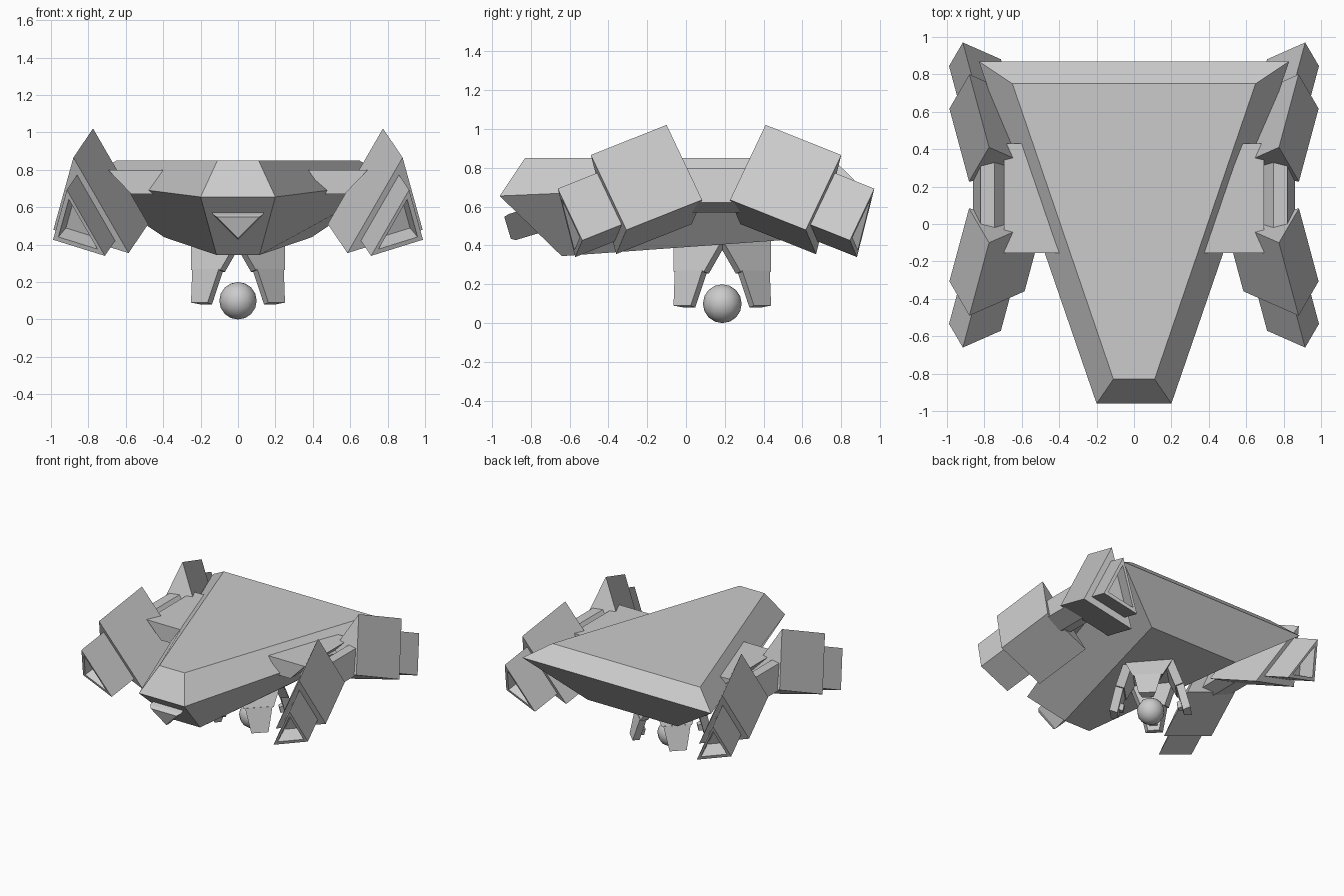
import bpy, bmesh, math
from mathutils import Vector, Matrix

if "Cube" in bpy.data.objects:
    bpy.data.objects.remove(bpy.data.objects["Cube"])

YC = 0.155  # fore/aft mirror line of the thrusters


def loft(name, rings, smooth=False):
    """Skin a series of equal-length rings and cap both ends."""
    bm = bmesh.new()
    vr = [[bm.verts.new(p) for p in r] for r in rings]
    n = len(vr[0])
    for a, b in zip(vr, vr[1:]):
        for i in range(n):
            j = (i + 1) % n
            bm.faces.new((a[i], a[j], b[j], b[i]))
    bm.faces.new(vr[0])
    bm.faces.new(vr[-1])
    bmesh.ops.recalc_face_normals(bm, faces=bm.faces)
    me = bpy.data.meshes.new(name)
    bm.to_mesh(me)
    bm.free()
    ob = bpy.data.objects.new(name, me)
    bpy.context.collection.objects.link(ob)
    return ob


def trapezoid(front_y, back_y, front_x, back_x, front_z, back_z):
    return [(-front_x, front_y, front_z), (front_x, front_y, front_z),
            (back_x, back_y, back_z), (-back_x, back_y, back_z)]


def extrude_y(name, section, y0, y1, sx=1):
    return loft(name, [[(sx * x, y, z) for x, z in section] for y in (y0, y1)])


# Hull: bottom, rim and deck outlines
loft("hull", [trapezoid(-0.64, 0.67, 0.115, 0.395, 0.345, 0.44),
              trapezoid(-0.96, 0.87, 0.20, 0.83, 0.655, 0.735),
              trapezoid(-0.83, 0.75, 0.11, 0.65, 0.85, 0.85)])

# Nose sensor: triangular stub tilted slightly down
tri = [(-0.135, 0.555), (0.135, 0.555), (0, 0.42)]
rings = []
for s, dy in ((0.84, 0.0), (1.0, 0.025), (1.0, 0.25)):
    rings.append([(x * s, -0.935 + dy + (0.55 - z) * 0.25,
                   0.51 + (z - 0.51) * s + dy * 0.3) for x, z in tri])
loft("nose_sensor", rings)

# Thrusters: triangular body, stepped nozzle and recessed opening
axis = Vector((0.105, -0.39, -0.155))
front = [Vector((0.88, -0.49, 0.866)), Vector((0.987, -0.307, 0.48)),
         Vector((0.585, -0.36, 0.355))]
mid = sum(front, Vector()) / 3


def thruster_ring(scale, along):
    return [mid + (p - mid) * scale + axis * along for p in front]


profile = [(1, -1), (1, 0), (0.69, 0), (0.69, 0.52), (0.52, 0.52), (0.45, 0.25)]
for sx, side in ((1, "right"), (-1, "left")):
    for back, end in ((False, "front"), (True, "rear")):
        rings = [[(sx * p.x, 2 * YC - p.y if back else p.y, p.z)
                  for p in thruster_ring(*k)] for k in profile]
        loft(f"thruster_{end}_{side}", rings)
    # Cross beam joining the two thrusters
    extrude_y("beam_" + side, [(0.70, 0.74), (0.745, 0.80), (0.82, 0.80),
                               (0.862, 0.62), (0.72, 0.57), (0.62, 0.60)],
              -0.06, 0.37, sx)
    # Wing plate from hull to beam
    extrude_y("wing_plate_" + side, [(0.36, 0.80), (0.695, 0.80),
                                     (0.57, 0.67), (0.33, 0.67)],
              -0.155, 0.43, sx)

# Claw: four diagonal arms, each a shoulder, finger and grip
CLAW = Matrix.Translation((0, 0.187, 0))


def plate(name, top, bottom, thick, angle):
    """Tapered plate; top and bottom give (radius, height, width)."""
    m = CLAW @ Matrix.Rotation(angle, 4, 'Z')
    rings = []
    for r, z, w in (top, bottom):
        rings.append([m @ Vector(p) for p in
                      ((r, -w / 2, z), (r, w / 2, z),
                       (r - thick, w / 2 - thick * 0.4, z - 0.01),
                       (r - thick, -w / 2 + thick * 0.4, z - 0.01))])
    loft(name, rings)


for k in range(4):
    a = math.pi / 4 + k * math.pi / 2
    plate(f"claw_shoulder_{k}", (0.177, 0.43, 0.354), (0.244, 0.265, 0.22), 0.06, a)
    plate(f"claw_finger_{k}", (0.246, 0.27, 0.20), (0.293, 0.09, 0.125), 0.055, a)
    plate(f"claw_grip_{k}", (0.225, 0.165, 0.07), (0.235, 0.115, 0.06), 0.035, a)

# Held orb
bpy.ops.mesh.primitive_uv_sphere_add(segments=12, ring_count=8, radius=0.1,
                                     location=(0, 0.187, 0.1))
bpy.context.object.name = "orb"
bpy.ops.object.shade_smooth()
